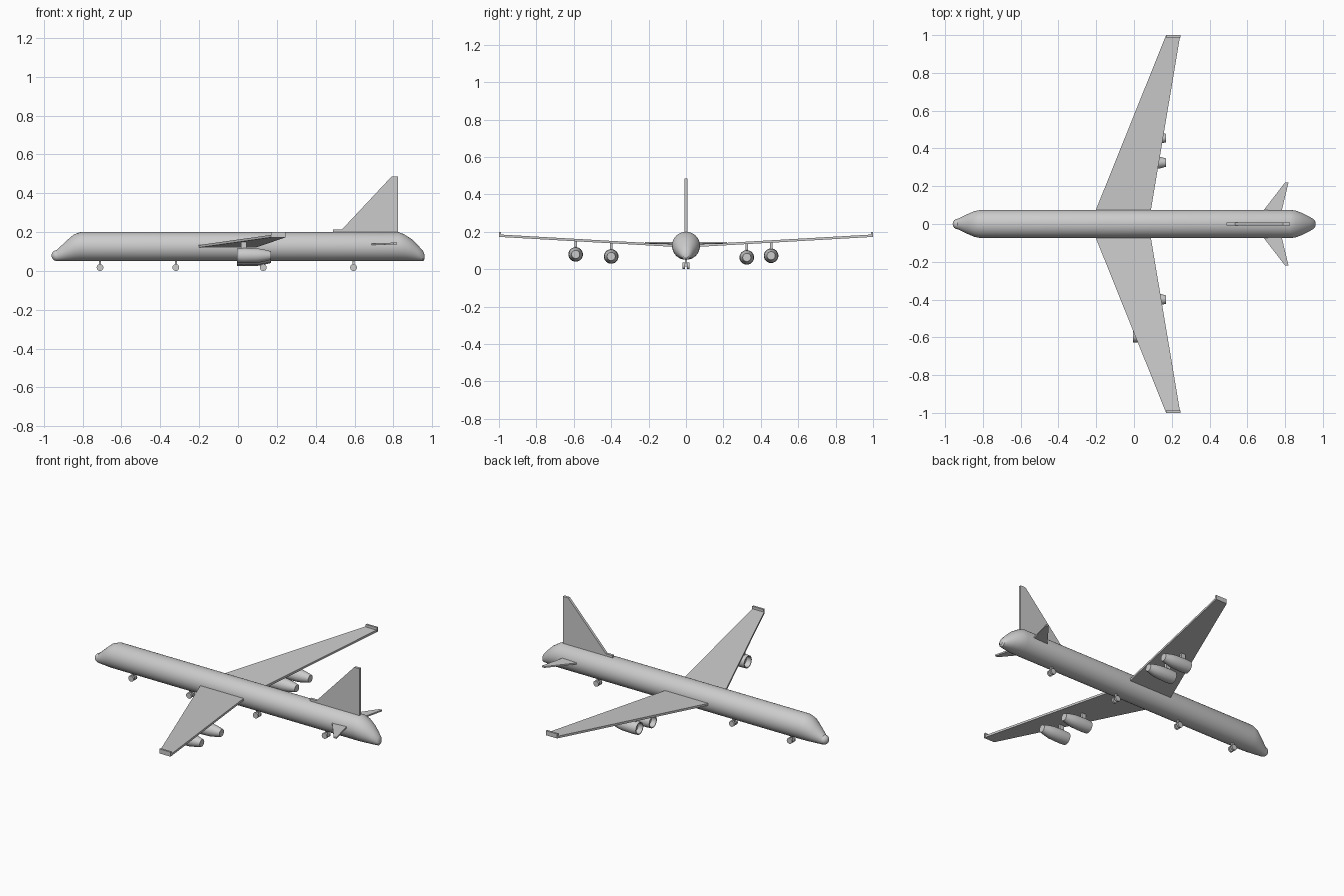
import bpy, bmesh, math
from mathutils import Matrix, Vector

if "Cube" in bpy.data.objects:
    bpy.data.objects.remove(bpy.data.objects["Cube"])

grey = bpy.data.materials.new("light_grey")
grey.diffuse_color = (0.6, 0.6, 0.6, 1)
grey.use_nodes = True
grey.node_tree.nodes["Principled BSDF"].inputs["Base Color"].default_value = grey.diffuse_color


def finish(name, bm, smooth=True):
    """Turn a bmesh into a named, coloured object."""
    bmesh.ops.recalc_face_normals(bm, faces=bm.faces)
    mesh = bpy.data.meshes.new(name)
    bm.to_mesh(mesh)
    bm.free()
    mesh.materials.append(grey)
    ob = bpy.data.objects.new(name, mesh)
    bpy.context.collection.objects.link(ob)
    if smooth:
        bpy.ops.object.select_all(action='DESELECT')
        ob.select_set(True)
        bpy.context.view_layer.objects.active = ob
        bpy.ops.object.shade_smooth_by_angle(angle=math.radians(30))
    return ob


def loft(name, sections, n=32, smooth=True):
    """Skin along x; each section is (x, y, z, half_width, half_height)."""
    bm = bmesh.new()
    rings = []
    for x, y, z, w, h in sections:
        angles = [2 * math.pi * i / n for i in range(n)]
        rings.append([bm.verts.new((x, y + w * math.cos(a), z + h * math.sin(a))) for a in angles])
    for a, b in zip(rings, rings[1:]):
        for i in range(n):
            j = (i + 1) % n
            bm.faces.new((a[i], a[j], b[j], b[i]))
    bm.faces.new(rings[0])
    bm.faces.new(rings[-1])
    return finish(name, bm, smooth)


def slab(name, lower, upper):
    """Join two matching outlines into a closed plate."""
    bm = bmesh.new()
    a = [bm.verts.new(p) for p in lower]
    b = [bm.verts.new(p) for p in upper]
    bm.faces.new(a)
    bm.faces.new(b)
    for i in range(len(a)):
        j = (i + 1) % len(a)
        bm.faces.new((a[i], a[j], b[j], b[i]))
    return finish(name, bm, False)


def box(name, x0, x1, y0, y1, z0, z1):
    ring = [(x0, y0), (x1, y0), (x1, y1), (x0, y1)]
    return slab(name, [(x, y, z0) for x, y in ring], [(x, y, z1) for x, y in ring])


def plate(name, outline, thick):
    """Flat plate from a sloped outline, thickened in z."""
    return slab(name, [(x, y, z - thick / 2) for x, y, z in outline],
                [(x, y, z + thick / 2) for x, y, z in outline])


def wing_z(y):
    return 0.122 + 0.057 * abs(y)


# Fuselage: nearly straight belly, drooped nose and tail (x, top z, half width)
profile = [(-0.935, 0.106, 0.027), (-0.88, 0.158, 0.053), (-0.845, 0.188, 0.068),
           (-0.81, 0.2, 0.075), (0.825, 0.2, 0.075), (0.855, 0.189, 0.071),
           (0.895, 0.163, 0.056), (0.93, 0.128, 0.038), (0.953, 0.102, 0.024),
           (0.96, 0.085, 0.013)]
sections = []
for x, top, w in profile:
    belly = 0.06 if x > 0.955 else 0.05
    sections.append((x, 0, (top + belly) / 2, w, (top - belly) / 2))
loft("fuselage", sections)

# Rounded nose tip
bm = bmesh.new()
bmesh.ops.create_uvsphere(bm, u_segments=24, v_segments=12, radius=0.028,
                          matrix=Matrix.Translation((-0.932, 0, 0.079)))
finish("nose_tip", bm)

# Swept wings, winglets and tailplanes
for s, side in ((1, "left"), (-1, "right")):
    plate("wing_" + side, [(-0.232, 0, wing_z(0)), (0.077, 0, wing_z(0)),
                           (0.245, s, wing_z(1)), (0.17, s, wing_z(1))], 0.013)
    y0, y1 = sorted((s * 0.988, s))
    box("winglet_" + side, 0.17, 0.245, y0, y1, 0.174, 0.2)
    plate("tailplane_" + side, [(0.63, 0, 0.135), (0.765, 0, 0.14),
                                (0.818, s * 0.22, 0.141), (0.8, s * 0.22, 0.141)], 0.009)

# Tail fin with a low leading strip
fin = [(0.49, 0.18), (0.825, 0.18), (0.825, 0.485), (0.79, 0.485), (0.535, 0.213), (0.49, 0.213)]
slab("tail_fin", [(x, -0.008, z) for x, z in fin], [(x, 0.008, z) for x, z in fin])

# Engines with a recessed intake, each hung on a pylon
for i, (y, z) in enumerate([(-0.59, 0.079), (-0.40, 0.068), (0.325, 0.063), (0.455, 0.072)], 1):
    shape = [(0.025, 0.028), (-0.005, 0.032), (-0.005, 0.037), (0.03, 0.039),
             (0.1, 0.037), (0.135, 0.031), (0.17, 0.022)]
    loft("engine_%d" % i, [(x, y, z, r, r) for x, r in shape], 24)
    box("pylon_%d" % i, 0.015, 0.045, y - 0.007, y + 0.007, z + 0.03, wing_z(y))

# Landing gear: a strut with a pair of wheels at four stations
for i, x in enumerate((-0.71, -0.32, 0.13, 0.595), 1):
    box("gear_strut_%d" % i, x - 0.005, x + 0.005, -0.006, 0.006, 0.015, 0.06)
    bm = bmesh.new()
    for s in (-1, 1):
        place = Matrix.Translation((x, s * 0.012, 0.0175)) @ Matrix.Rotation(math.pi / 2, 4, 'X')
        bmesh.ops.create_cone(bm, cap_ends=True, segments=20, radius1=0.0175, radius2=0.0175,
                              depth=0.012, matrix=place)
    finish("gear_wheels_%d" % i, bm)
